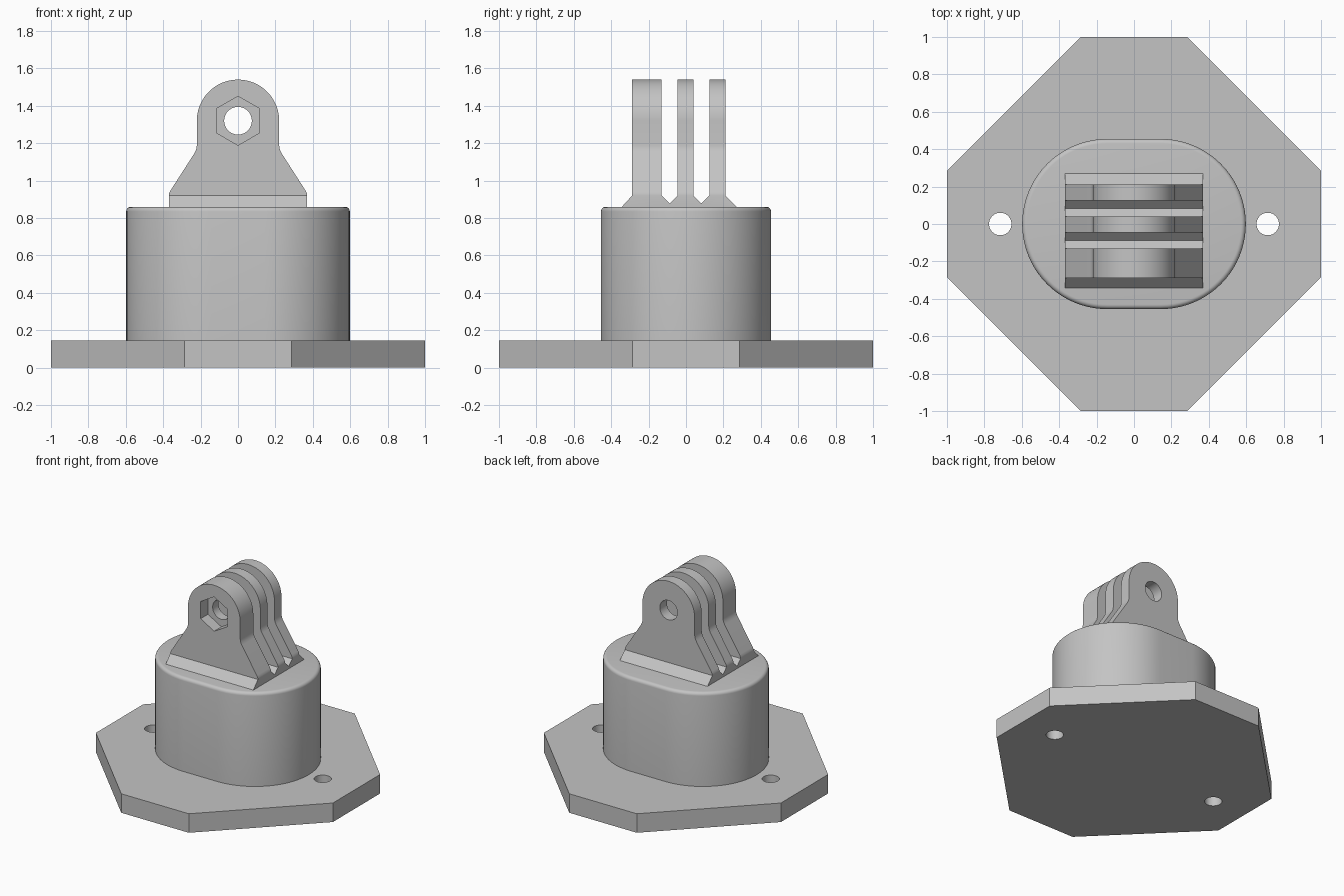
import bpy, bmesh
from math import sin, cos, pi, radians
from mathutils import Vector

if "Cube" in bpy.data.objects:
    bpy.data.objects.remove(bpy.data.objects["Cube"])

grey = bpy.data.materials.new("matte grey")
grey.use_nodes = True
grey.diffuse_color = (0.55, 0.55, 0.55, 1)
grey.node_tree.nodes["Principled BSDF"].inputs["Base Color"].default_value = grey.diffuse_color


def arc(cx, cy, r, start, end, steps):
    """Points on an arc, angles in degrees."""
    angles = [radians(start + (end - start) * i / steps) for i in range(steps + 1)]
    return [(cx + r * cos(a), cy + r * sin(a)) for a in angles]


def prism(name, outline, axis, low, high):
    """Extrude a closed 2D outline along x, y or z."""
    place = {"x": lambda a, b, t: (t, a, b),
             "y": lambda a, b, t: (a, t, b),
             "z": lambda a, b, t: (a, b, t)}[axis]
    bm = bmesh.new()
    face = bm.faces.new([bm.verts.new(place(a, b, low)) for a, b in outline])
    result = bmesh.ops.extrude_face_region(bm, geom=[face])
    verts = [v for v in result["geom"] if isinstance(v, bmesh.types.BMVert)]
    bmesh.ops.translate(bm, verts=verts, vec=Vector(place(0, 0, high - low)))
    bmesh.ops.recalc_face_normals(bm, faces=bm.faces)
    mesh = bpy.data.meshes.new(name)
    bm.to_mesh(mesh)
    bm.free()
    mesh.materials.append(grey)
    obj = bpy.data.objects.new(name, mesh)
    bpy.context.collection.objects.link(obj)
    return obj


def activate(obj):
    bpy.ops.object.select_all(action="DESELECT")
    obj.select_set(True)
    bpy.context.view_layer.objects.active = obj


def combine(obj, tool, operation):
    """Apply a boolean and discard the tool."""
    activate(obj)
    mod = obj.modifiers.new(operation, "BOOLEAN")
    mod.operation, mod.object, mod.solver = operation, tool, "EXACT"
    bpy.ops.object.modifier_apply(modifier=mod.name)
    bpy.data.objects.remove(tool)


def smooth(obj):
    activate(obj)
    bpy.ops.object.shade_smooth_by_angle(angle=radians(30))


# Octagonal base plate with two screw holes
half, flat, plate_top = 1.0, 0.285, 0.145
corner = [(half, -flat), (half, flat)]
octagon = []
for turn in range(4):
    octagon += corner
    corner = [(-y, x) for x, y in corner]
plate = prism("base_plate", octagon, "z", 0, plate_top)
for side in (-1, 1):
    hole = prism("screw_hole", arc(side * 0.715, 0, 0.06, 0, 352.5, 47), "z", -0.1, 0.3)
    combine(plate, hole, "DIFFERENCE")
smooth(plate)

# Stadium-shaped column with a softened top rim
radius, offset, column_top = 0.455, 0.143, 0.86
stadium = arc(offset, 0, radius, -90, 90, 40) + arc(-offset, 0, radius, 90, 270, 40)
column = prism("column", stadium, "z", plate_top, column_top)
bm = bmesh.new()
bm.from_mesh(column.data)
rim = [e for e in bm.edges if all(v.co.z > column_top - 0.01 for v in e.verts)]
bmesh.ops.bevel(bm, geom=rim, offset=0.025, segments=5, profile=0.5, affect="EDGES")
bm.to_mesh(column.data)
bm.free()
smooth(column)

# Three mounting prongs: a comb cut to the bracket outline
foot, shoulder, valley, tip = 0.84, 0.92, 0.878, 1.6
spans = [(-0.288, -0.13), (-0.045, 0.04), (0.125, 0.21)]
comb = [(spans[0][0] - 0.055, foot), (spans[0][0] - 0.055, column_top)]
for i, (near, far) in enumerate(spans):
    comb += [(near, shoulder), (near, tip), (far, tip), (far, shoulder)]
    if i < len(spans) - 1:
        comb.append(((far + spans[i + 1][0]) / 2, valley))
comb += [(far + 0.06, column_top), (far + 0.06, foot)]
prongs = prism("mounting_prongs", comb, "x", -0.5, 0.5)

eye_z, eye_r = 1.32, 0.22
flank = [(0.37, foot), (0.37, 0.92), (0.368, 0.932), (0.361, 0.947),
         (0.235, 1.143), (0.227, 1.158), (0.222, 1.174), (eye_r, 1.19)]
outline = flank + arc(0, eye_z, eye_r, 0, 180, 48) + [(-x, z) for x, z in reversed(flank)]
combine(prongs, prism("bracket_outline", outline, "y", -0.6, 0.6), "INTERSECT")

# Bolt hole through all prongs and a hexagonal nut pocket in the front one
bolt = prism("bolt_hole", arc(0, eye_z, 0.074, 0, 352.5, 47), "y", -0.6, 0.6)
combine(prongs, bolt, "DIFFERENCE")
pocket = prism("nut_pocket", arc(0, eye_z, 0.131, 30, 330, 5), "y", -0.6, -0.2)
combine(prongs, pocket, "DIFFERENCE")
smooth(prongs)
